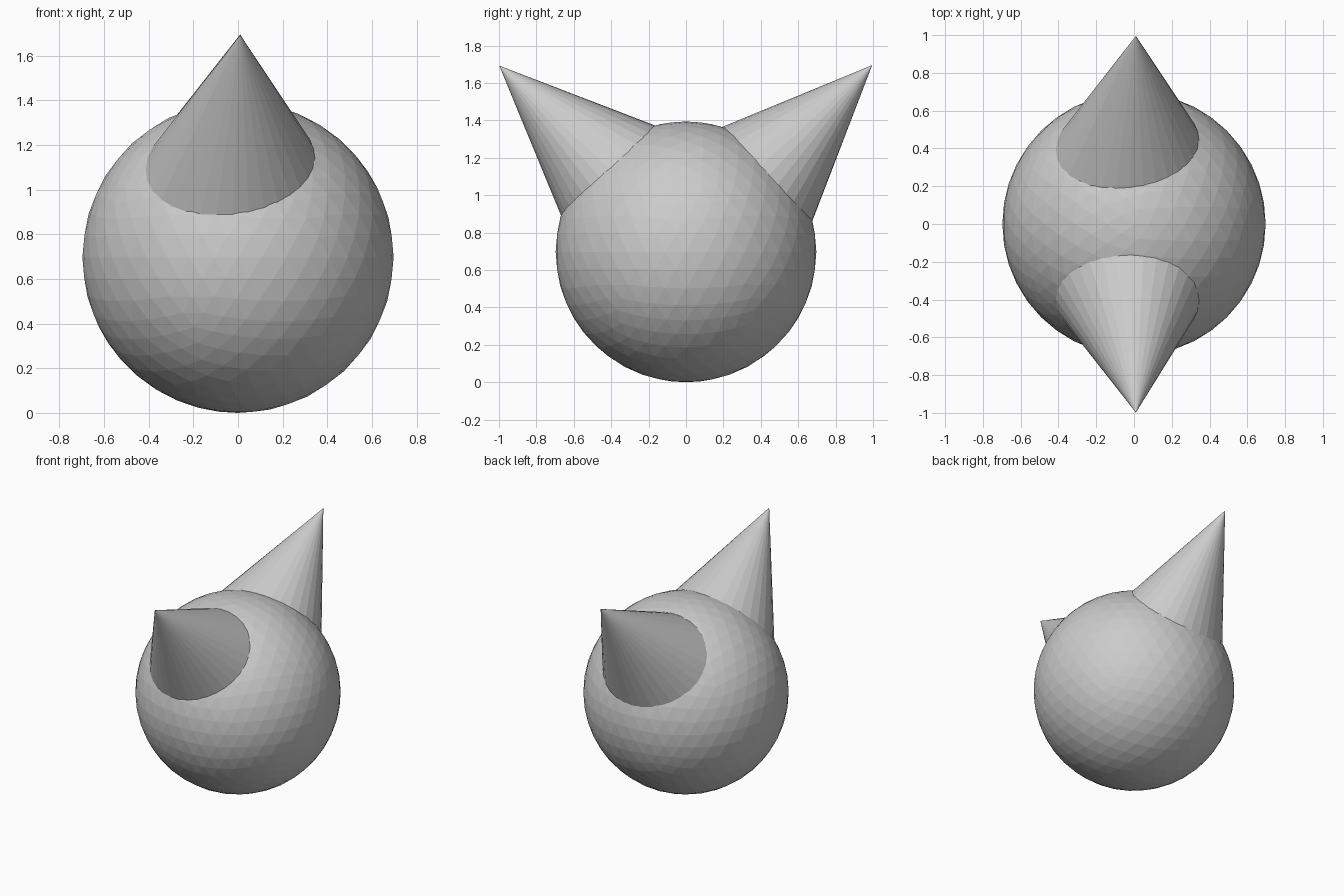
import bpy, bmesh, math
from mathutils import Matrix, Vector

if "Cube" in bpy.data.objects:
    bpy.data.objects.remove(bpy.data.objects["Cube"])

R = 0.697      # body radius, also the height of its centre


def add_object(name, bm):
    bmesh.ops.recalc_face_normals(bm, faces=bm.faces)
    mesh = bpy.data.meshes.new(name)
    bm.to_mesh(mesh)
    bm.free()
    obj = bpy.data.objects.new(name, mesh)
    bpy.context.collection.objects.link(obj)
    return obj


# Round faceted body
bm = bmesh.new()
bmesh.ops.create_icosphere(bm, subdivisions=4, radius=R)
add_object("body", bm).location.z = R


def ear(name, tilt):
    """Slightly oval, leaning cone pointing up, tilted about the body centre."""
    bm = bmesh.new()
    tip = Vector((0.01, -0.002, 1.41))
    low = Vector((-0.028, 0.011, 0.5))
    axis = tip - low
    bmesh.ops.create_cone(bm, cap_ends=True, segments=32, radius1=1, radius2=0, depth=1)
    for v in bm.verts:
        f = v.co.z + 0.5
        x, y = v.co.x, v.co.y
        v.co = low + axis * f + Vector((0.415 * x, 0.016 * x + 0.392 * y, 0))
    bmesh.ops.transform(bm, matrix=Matrix.Rotation(math.radians(tilt), 4, 'X'), verts=bm.verts)
    add_object(name, bm).location.z = R


# Pair of pointed ears
ear("front_ear", 45)
ear("back_ear", -45)
